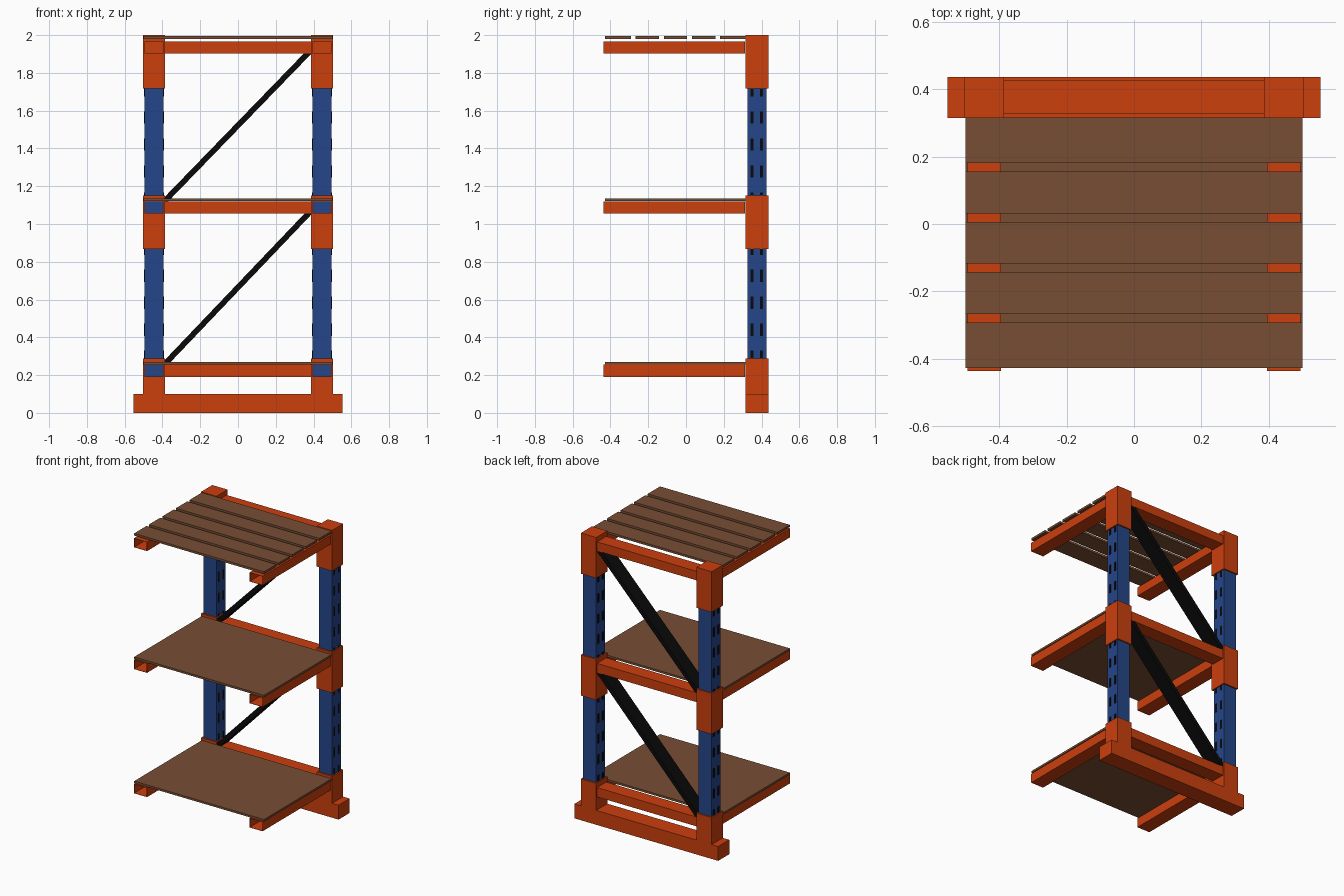
import bpy, bmesh, math
from mathutils import Matrix, Vector

if "Cube" in bpy.data.objects:
    bpy.data.objects.remove(bpy.data.objects["Cube"])


def material(name, rgb):
    m = bpy.data.materials.new(name)
    m.diffuse_color = (*rgb, 1)
    m.use_nodes = True
    m.node_tree.nodes["Principled BSDF"].inputs["Base Color"].default_value = m.diffuse_color
    return m


ORANGE = material("orange paint", (0.60, 0.05, 0.004))
BLUE = material("blue paint", (0.018, 0.061, 0.25))
BROWN = material("brown wood", (0.185, 0.076, 0.034))
BLACK = material("black steel", (0.003, 0.003, 0.003))


def add_box(bm, x, y, z):
    """Add a box spanning the (min, max) ranges."""
    c = [(a + b) / 2 for a, b in (x, y, z)]
    s = [b - a for a, b in (x, y, z)]
    bmesh.ops.create_cube(bm, size=1, matrix=Matrix.Translation(c) @ Matrix.Diagonal((*s, 1)))


def finish(name, bm, *mats):
    me = bpy.data.meshes.new(name)
    bm.to_mesh(me)
    bm.free()
    ob = bpy.data.objects.new(name, me)
    bpy.context.collection.objects.link(ob)
    for m in mats:
        me.materials.append(m)
    return ob


def box(name, mat, x, y, z):
    bm = bmesh.new()
    add_box(bm, x, y, z)
    return finish(name, bm, mat)


PX = 0.445                  # post centre
SLEEVE_Y = (0.315, 0.437)
POST_Y = (0.326, 0.427)
ARMS = [(0.19, 0.255), (1.055, 1.12), (1.903, 1.966)]
SLEEVES = [(0.10, 0.288), (0.868, 1.152), (1.717, 2.0)]

# Base foot
box("base_foot", ORANGE, (-0.554, 0.554), SLEEVE_Y, (0, 0.10))

for side, sx in (("left", -PX), ("right", PX)):
    # Posts
    box(f"{side}_post", BLUE, (sx - 0.05, sx + 0.05), POST_Y, (0.1, 1.9))

    # Slots on the inner and outer post faces
    bm = bmesh.new()
    zs = [0.297 + 0.143 * k for k in range(5)] + [1.135 + 0.143 * k for k in range(5)]
    for z in zs:
        for y in (0.350, 0.400):
            for fx in (sx - 0.05, sx + 0.05):
                add_box(bm, (fx - 0.002, fx + 0.002), (y - 0.008, y + 0.008), (z - 0.032, z + 0.032))
    finish(f"{side}_post_slots", bm, BLACK)

    for i, (sz, az) in enumerate(zip(SLEEVES, ARMS)):
        # Joint sleeves
        box(f"{side}_sleeve_{i + 1}", ORANGE, (sx - 0.059, sx + 0.059), SLEEVE_Y, sz)
        # Hollow arms open at the front, post showing at the back end
        bm = bmesh.new()
        add_box(bm, (sx - 0.05, sx + 0.05), (-0.437, 0.313), az)
        bm.normal_update()
        for f in list(bm.faces):
            if f.normal.y > 0.9:
                f.material_index = 1 if i < 2 else 0
        bmesh.ops.delete(bm, geom=[f for f in bm.faces if f.normal.y < -0.9], context='FACES')
        arm = finish(f"{side}_arm_{i + 1}", bm, ORANGE, BLUE)
        mod = arm.modifiers.new("wall", 'SOLIDIFY')
        mod.thickness = 0.003
        mod.offset = -1

# Back cross beams
for i, az in enumerate(ARMS):
    box(f"back_beam_{i + 1}", ORANGE, (-0.39, 0.39), POST_Y, az)

# Solid shelves
for name, z in (("lower_shelf", 0.256), ("middle_shelf", 1.121)):
    box(name, BROWN, (-0.5, 0.5), (-0.428, 0.316), (z, z + 0.014))

# Slatted top shelf
gaps = [-0.280, -0.130, 0.019, 0.168]
starts = [-0.428] + [g + 0.0125 for g in gaps]
ends = [g - 0.0125 for g in gaps] + [0.316]
for i, y in enumerate(zip(starts, ends)):
    box(f"top_slat_{i + 1}", BROWN, (-0.5, 0.5), y, (1.980, 1.995))

# Diagonal braces
for i, (z0, z1) in enumerate([(0.258, 1.066), (1.122, 1.917)]):
    a, b = Vector((-0.388, 0.3765, z0)), Vector((0.383, 0.3765, z1))
    d = b - a
    bm = bmesh.new()
    add_box(bm, (-d.length / 2, d.length / 2), (-0.05, 0.05), (-0.015, 0.015))
    bm.transform(Matrix.Translation((a + b) / 2) @ Matrix.Rotation(-math.atan2(d.z, d.x), 4, 'Y'))
    finish(f"diagonal_brace_{i + 1}", bm, BLACK)
